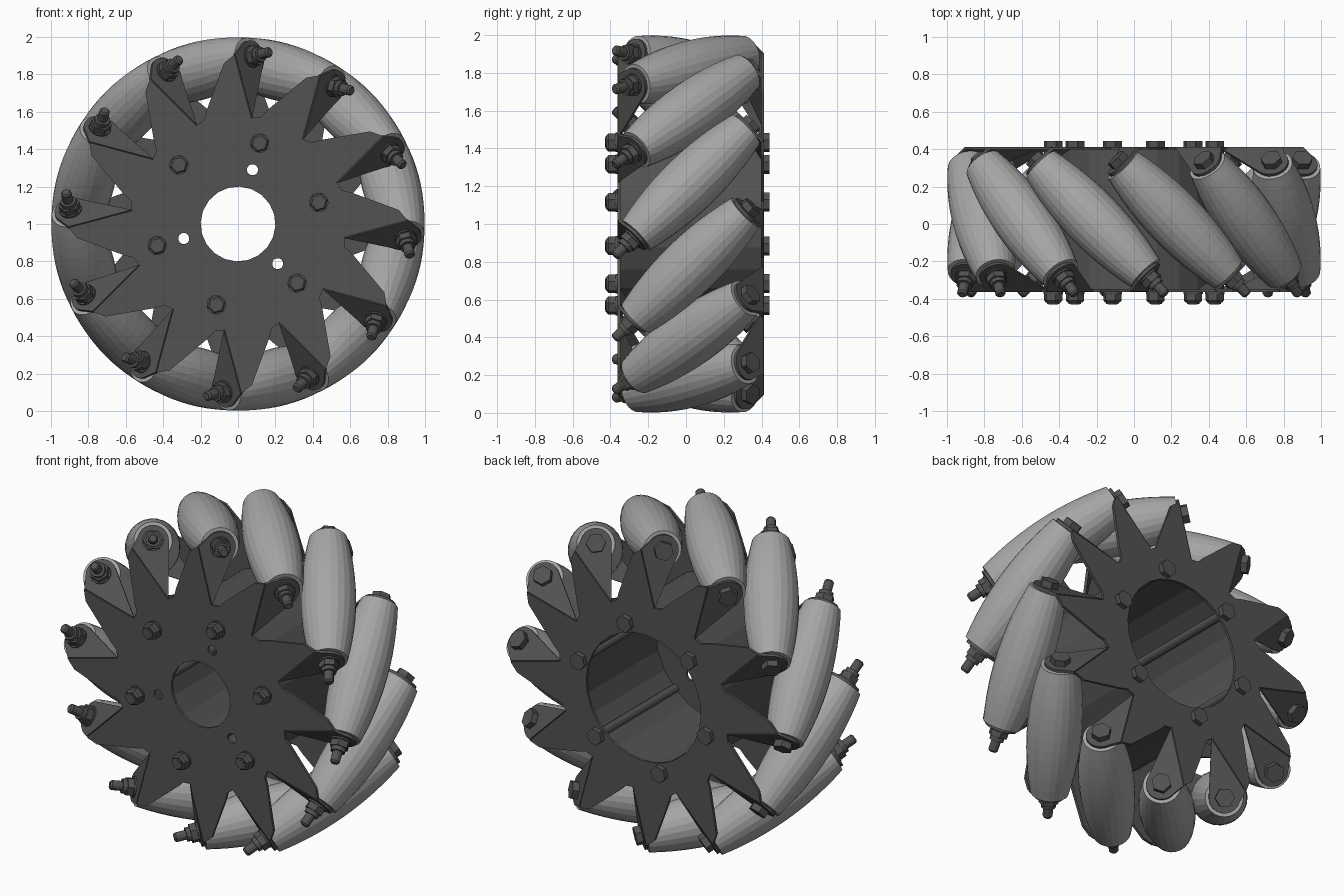
import bpy
import bmesh
from math import cos, sin, pi, radians
from mathutils import Matrix

if "Cube" in bpy.data.objects:
    bpy.data.objects.remove(bpy.data.objects["Cube"])

COUNT = 12          # rollers around the wheel
AXLE = 0.845        # distance of roller axles from the wheel centre
HALF = 0.41         # half length of a roller
BOLT_RING = 0.447   # radius of the hub bolt circle
PLATE_Y = 0.38      # distance of side plates from the middle
FOLD = -0.215       # sideways position of the tooth fold line
PHASE = 15          # angle of the first roller

CENTRE = Matrix.Translation((0, 0.025, 1))
FRONT = Matrix.Rotation(pi / 2, 4, 'X')     # local z points to the front
TILT = Matrix.Rotation(-pi / 4, 4, 'X')     # local z follows a roller axle
FLIP = Matrix.Rotation(pi, 4, 'X')          # front half to back half


def material(name, grey):
    mat = bpy.data.materials.new(name)
    mat.use_nodes = True
    mat.diffuse_color = (grey, grey, grey, 1)
    bsdf = next(n for n in mat.node_tree.nodes if n.type == 'BSDF_PRINCIPLED')
    bsdf.inputs["Base Color"].default_value = (grey, grey, grey, 1)
    return mat


rubber = material("light_grey_rubber", 0.38)
metal = material("dark_grey_metal", 0.085)


def place(name, mesh, degrees, local, flip=False):
    obj = bpy.data.objects.new(name, mesh)
    turn = Matrix.Rotation(-radians(PHASE + degrees), 4, 'Y')
    obj.matrix_world = CENTRE @ turn @ (FLIP if flip else Matrix()) @ local
    bpy.context.collection.objects.link(obj)


def lathe(name, parts, mat, hollow=False):
    """Turn profiles of (radius, z) about z; each part is (sides, profile)."""
    bm = bmesh.new()
    for sides, profile in parts:
        rings = [[bm.verts.new((r * cos(2 * pi * i / sides), r * sin(2 * pi * i / sides), z))
                  for i in range(sides)] for r, z in profile]
        pairs = list(zip(rings, rings[1:]))
        if hollow:
            pairs.append((rings[-1], rings[0]))
        else:
            bm.faces.new(rings[0])
            bm.faces.new(rings[-1])
        for low, high in pairs:
            for i in range(sides):
                j = (i + 1) % sides
                bm.faces.new((low[i], low[j], high[j], high[i]))
    bmesh.ops.recalc_face_normals(bm, faces=bm.faces)
    mesh = bpy.data.meshes.new(name)
    bm.to_mesh(mesh)
    bm.free()
    mesh.materials.append(mat)
    return mesh


def rod(sides, radius, low, high):
    return sides, [(radius, low), (radius, high)]


def circle(radius, x=0, y=0, sides=20, start=0, sweep=2 * pi):
    return [(x + radius * cos(start + sweep * i / sides),
             y + radius * sin(start + sweep * i / sides)) for i in range(sides)]


def sheet(name, outlines, thickness):
    """Flat sheet from an outline followed by its holes."""
    curve = bpy.data.curves.new(name, 'CURVE')
    curve.dimensions = '2D'
    curve.fill_mode = 'BOTH'
    curve.extrude = thickness / 2
    for points in outlines:
        spline = curve.splines.new('POLY')
        spline.points.add(len(points) - 1)
        for point, (x, y) in zip(spline.points, points):
            point.co = (x, y, 0, 1)
        spline.use_cyclic_u = True
    temp = bpy.data.objects.new(name, curve)
    bpy.context.collection.objects.link(temp)
    bpy.context.view_layer.update()
    mesh = bpy.data.meshes.new_from_object(temp.evaluated_get(bpy.context.evaluated_depsgraph_get()))
    bpy.data.objects.remove(temp)
    mesh.materials.clear()
    mesh.materials.append(metal)
    for face in mesh.polygons:
        face.material_index = 0
        face.use_smooth = False
    return mesh


# Star-shaped side plates
tooth = [(0.53, FOLD), (0.88, FOLD), (0.85, -0.15), (0.63, 0.005), (0.585, 0.03)]
star = []
for k in range(COUNT):
    a = 2 * pi * k / COUNT
    star += [(x * cos(a) - y * sin(a), x * sin(a) + y * cos(a)) for x, y in tooth]
small_holes = [circle(0.03, 0.3 * cos(a), 0.3 * sin(a), 12)
               for a in (pi / 3, pi, 5 * pi / 3)]
front_mesh = sheet("front_plate", [star, circle(0.2)] + small_holes, 0.016)
back_mesh = sheet("back_plate", [star, circle(0.39, sides=28)], 0.016)
plate_pose = Matrix.Translation((0, -PLATE_Y, 0)) @ FRONT
place("front_plate", front_mesh, 0, plate_pose)
place("back_plate", back_mesh, 0, plate_pose, True)

# Hub tube between the plates
tube = lathe("hub_tube", [(24, [(0.45, -PLATE_Y), (0.48, -PLATE_Y),
                                (0.48, PLATE_Y), (0.45, PLATE_Y)])], metal, True)
place("hub_tube", tube, 0, FRONT)

# Through bolts with a head at the back and a nut in front
hub_bolt = lathe("hub_bolt", [
    rod(12, 0.025, -PLATE_Y, 0.455),
    rod(6, 0.052, -0.418, -PLATE_Y),
    rod(16, 0.052, PLATE_Y, 0.398),
    (6, [(0.05, 0.398), (0.05, 0.435), (0.04, 0.445)]),
    rod(12, 0.034, 0.44, 0.452)], metal)
for k in range(6):
    place("hub_bolt", hub_bolt, 60 * k, Matrix.Translation((BOLT_RING, 0, 0)) @ FRONT)

# Folded bearing flap with a rounded end
reach = (PLATE_Y + FOLD * -1) / 2 - PLATE_Y
offset = (PLATE_Y + FOLD) / 2 * 2 ** 0.5
flap = sheet("bearing_flap", [[(0.53, 0), (0.88, 0)] + circle(
    0.088, AXLE, offset, 12, radians(-40), radians(180))], 0.016)
flap_pose = Matrix.Translation((0, -PLATE_Y, FOLD)) @ TILT

# Barrel roller, end washers and axle bolt
steps = 12
barrel = []
for i in range(steps + 1):
    s = 2 * i / steps - 1
    barrel.append((0.155 - 0.048 * s * s, HALF * s))
roller = lathe("roller", [(24, barrel)], rubber)
seat = (PLATE_Y - FOLD) / 2 * 2 ** 0.5      # flap position along the axle
axle_bolt = lathe("axle_bolt", [
    rod(16, 0.085, -seat, -HALF + 0.002),
    rod(16, 0.085, HALF - 0.002, seat),
    rod(16, 0.06, -seat - 0.018, -seat),
    (6, [(0.056, -seat - 0.055), (0.056, -seat - 0.015)]),
    rod(12, 0.042, -seat - 0.08, -seat - 0.05),
    (12, [(0.02, -0.57), (0.028, -0.56), (0.028, -seat)]),
    rod(6, 0.056, seat, seat + 0.045)], metal)

axle_pose = Matrix.Translation((AXLE, 0, 0)) @ TILT
for k in range(COUNT):
    turn = 360 * k / COUNT
    place("roller", roller, turn, axle_pose)
    place("axle_bolt", axle_bolt, turn, axle_pose)
    place("front_flap", flap, turn, flap_pose)
    place("back_flap", flap, turn, flap_pose, True)
